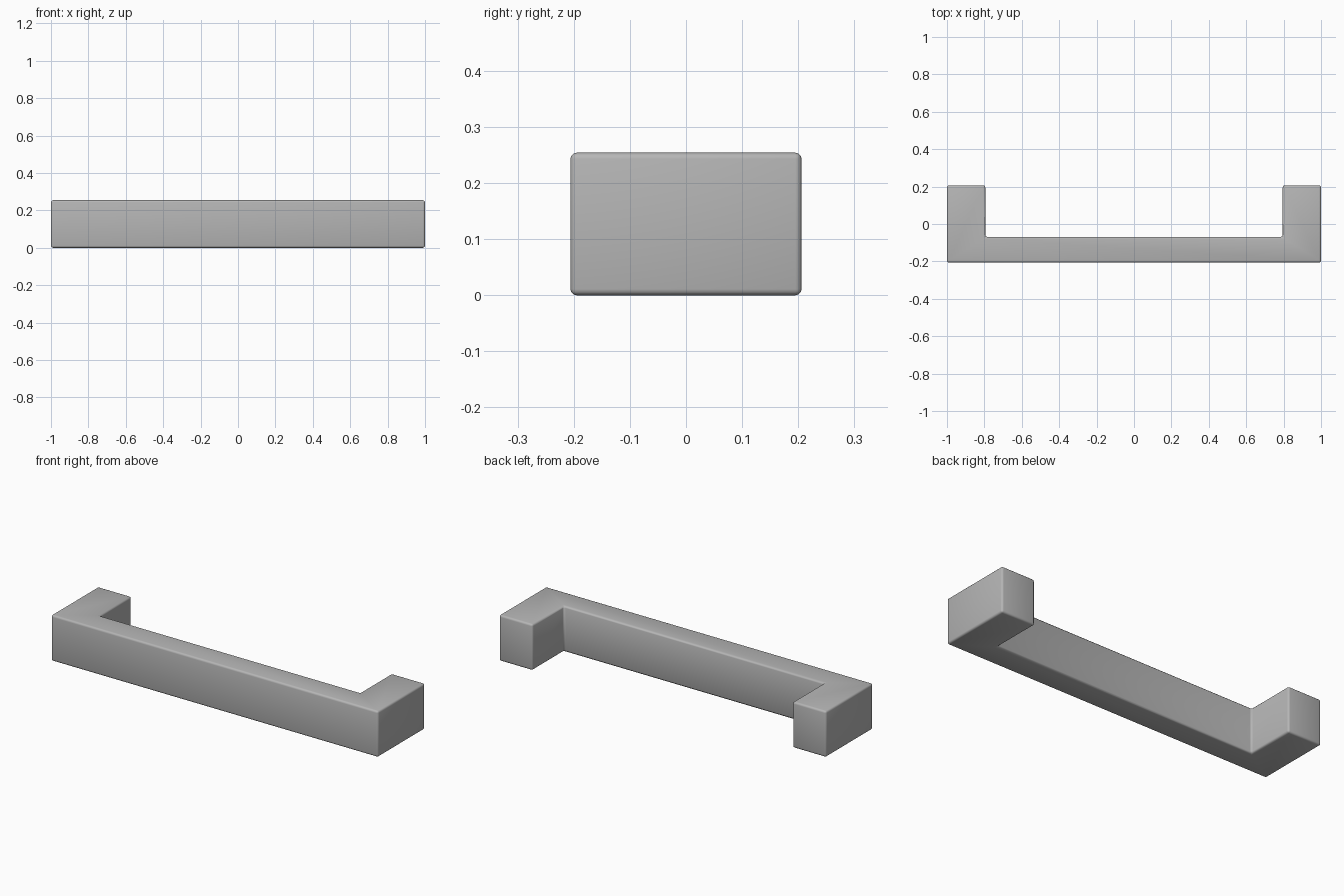
import bpy, bmesh

if "Cube" in bpy.data.objects:
    bpy.data.objects.remove(bpy.data.objects["Cube"])

# U-shaped outline of the handle seen from above
half_x, half_y, height = 1.0, 0.206, 0.254
inner_x, bar_back = 0.795, -0.069
right = [(half_x, -half_y), (half_x, half_y), (inner_x, half_y), (inner_x, bar_back)]
outline = right + [(-x, y) for x, y in reversed(right)]

# Extrude the outline into a solid
bm = bmesh.new()
base = bm.faces.new([bm.verts.new((x, y, 0)) for x, y in outline])
top = bmesh.ops.extrude_face_region(bm, geom=[base])["geom"]
bmesh.ops.translate(bm, vec=(0, 0, height),
                    verts=[g for g in top if isinstance(g, bmesh.types.BMVert)])
bmesh.ops.recalc_face_normals(bm, faces=bm.faces)
mesh = bpy.data.meshes.new("pull_handle")
bm.to_mesh(mesh)
bm.free()

handle = bpy.data.objects.new("pull_handle", mesh)
bpy.context.collection.objects.link(handle)

# Dark grey metal
metal = bpy.data.materials.new("dark_grey_metal")
metal.diffuse_color = (0.465, 0.465, 0.465, 1)
metal.use_nodes = True
metal.node_tree.nodes["Principled BSDF"].inputs["Base Color"].default_value = metal.diffuse_color
mesh.materials.append(metal)

# Small rounded edges
bevel = handle.modifiers.new("rounded_edges", 'BEVEL')
bevel.width = 0.011
bevel.segments = 3
bevel.limit_method = 'ANGLE'

bpy.context.view_layer.objects.active = handle
handle.select_set(True)
bpy.ops.object.shade_smooth()
